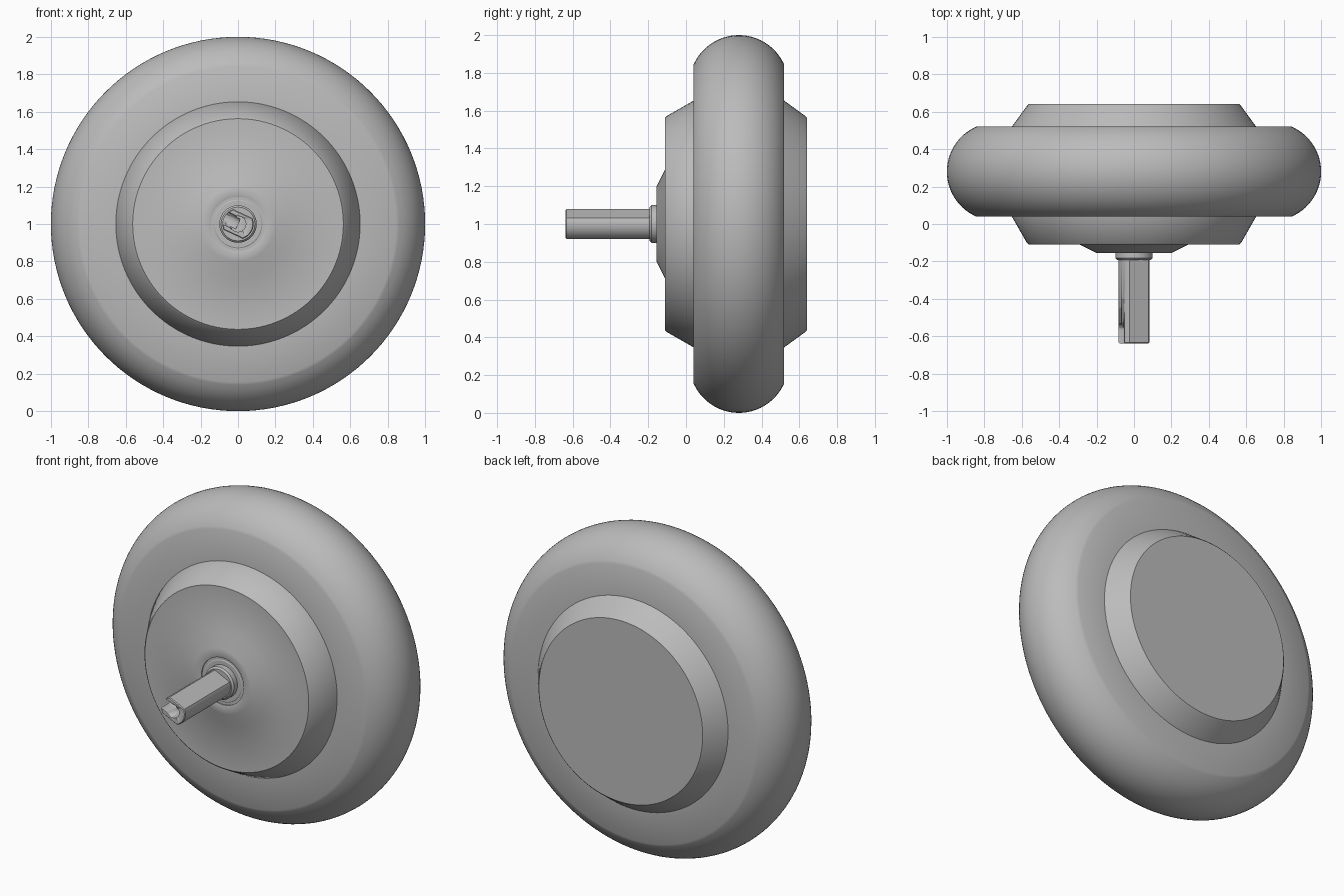
import bpy, bmesh, math
from mathutils import Matrix, Vector

cube = bpy.data.objects.get("Cube")
if cube:
    bpy.data.objects.remove(cube, do_unlink=True)

grey = bpy.data.materials.new("plain grey")
grey.use_nodes = True
COLOR = (0.5, 0.5, 0.5, 1)
grey.diffuse_color = COLOR
grey.node_tree.nodes["Principled BSDF"].inputs["Base Color"].default_value = COLOR


def finish(name, bm, angle=30):
    """Turn a bmesh into a smooth-shaded object centred on the axle."""
    bmesh.ops.remove_doubles(bm, verts=bm.verts, dist=0.0001)
    bmesh.ops.recalc_face_normals(bm, faces=bm.faces)
    mesh = bpy.data.meshes.new(name)
    bm.to_mesh(mesh)
    bm.free()
    obj = bpy.data.objects.new(name, mesh)
    bpy.context.collection.objects.link(obj)
    obj.location.z = 1
    mesh.materials.append(grey)
    bpy.ops.object.select_all(action='DESELECT')
    obj.select_set(True)
    bpy.context.view_layer.objects.active = obj
    bpy.ops.object.shade_smooth_by_angle(angle=math.radians(angle))
    return obj


def lathe(name, profile, steps=96):
    """Spin (radius, y) points around the y axis."""
    bm = bmesh.new()
    verts = [bm.verts.new((r, y, 0)) for r, y in profile]
    edges = [bm.edges.new(pair) for pair in zip(verts, verts[1:])]
    bmesh.ops.spin(bm, geom=verts + edges, cent=(0, 0, 0), axis=(0, 1, 0),
                   angle=math.tau, steps=steps, use_duplicate=False)
    return finish(name, bm)


def prism(name, outline, start, depth, turn=Matrix()):
    """Extrude a flat (x, z) outline along y."""
    bm = bmesh.new()
    face = bm.faces.new([bm.verts.new((x, start, z)) for x, z in outline])
    out = bmesh.ops.extrude_face_region(bm, geom=[face])["geom"]
    moved = [v for v in out if isinstance(v, bmesh.types.BMVert)]
    bmesh.ops.translate(bm, verts=moved, vec=(0, depth, 0))
    bmesh.ops.transform(bm, matrix=turn, verts=bm.verts)
    return finish(name, bm)


# Tyre: flat side walls and a rounded tread
MID, HALF, CROWN = 0.28, 0.24, 0.262
sweep = math.asin(0.232 / CROWN)
tread = [(1 - CROWN + CROWN * math.cos(a), MID + CROWN * math.sin(a))
         for a in (sweep * (i / 12 - 1) for i in range(25))]
lathe("tyre", [(0.6, MID - HALF), (0.845, MID - HALF), *tread,
               (0.845, MID + HALF), (0.6, MID + HALF)], 128)

# Hub motor casing with bevelled shoulders, front boss and bearing seat
lathe("hub_casing", [
    (0.12, -0.145), (0.145, -0.145), (0.145, -0.152), (0.157, -0.155),
    (0.2, -0.155), (0.29, -0.11), (0.563, -0.11), (0.573, -0.1),
    (0.653, 0.04), (0.653, 0.52), (0.573, 0.63), (0.563, 0.64), (0, 0.64)])
lathe("bearing", [(0, -0.148), (0.125, -0.148), (0.13, -0.145), (0.13, -0.1)], 64)
lathe("shaft_collar", [(0, -0.192), (0.09, -0.192), (0.1, -0.182), (0.1, -0.1)], 64)

# Axle: round bar with two opposite flats, tilted around its own axis
RADIUS, FLAT, END = 0.083, 0.061, -0.638
tilt = Matrix.Rotation(math.radians(25), 4, 'Y')
reach = math.asin(FLAT / RADIUS)
arc = [reach * (i / 10 - 1) for i in range(21)]
outline = [(side * RADIUS * math.cos(a), side * RADIUS * math.sin(a))
           for side in (1, -1) for a in arc]
axle = prism("axle", outline, END, 0.5, tilt)
bevel = axle.modifiers.new("end_bevel", 'BEVEL')
bevel.width = 0.005
bevel.limit_method = 'ANGLE'
bevel.angle_limit = math.radians(60)

# Cable exit: central bore plus a round-ended slot open to one side
bore = prism("bore_cutter", [(0.042 * math.cos(i * math.tau / 32),
                              0.042 * math.sin(i * math.tau / 32))
                             for i in range(32)], END - 0.05, 0.14)
bm = bmesh.new()
WIDE = 0.036
ends = [(WIDE, END - 0.05)] + [
    (WIDE * math.cos(i * math.pi / 12), END + 0.07 + WIDE * math.sin(i * math.pi / 12))
    for i in range(13)] + [(-WIDE, END - 0.05)]
face = bm.faces.new([bm.verts.new((0, y, z)) for z, y in ends])
out = bmesh.ops.extrude_face_region(bm, geom=[face])["geom"]
bmesh.ops.translate(bm, verts=[v for v in out if isinstance(v, bmesh.types.BMVert)],
                    vec=Vector((-0.15, 0, 0)))
bmesh.ops.transform(bm, matrix=tilt, verts=bm.verts)
slot = finish("slot_cutter", bm)
for cutter in (bore, slot):
    cut = axle.modifiers.new(cutter.name, 'BOOLEAN')
    cut.object = cutter
    cut.solver = 'EXACT'
    cutter.hide_render = True
    cutter.hide_viewport = True
